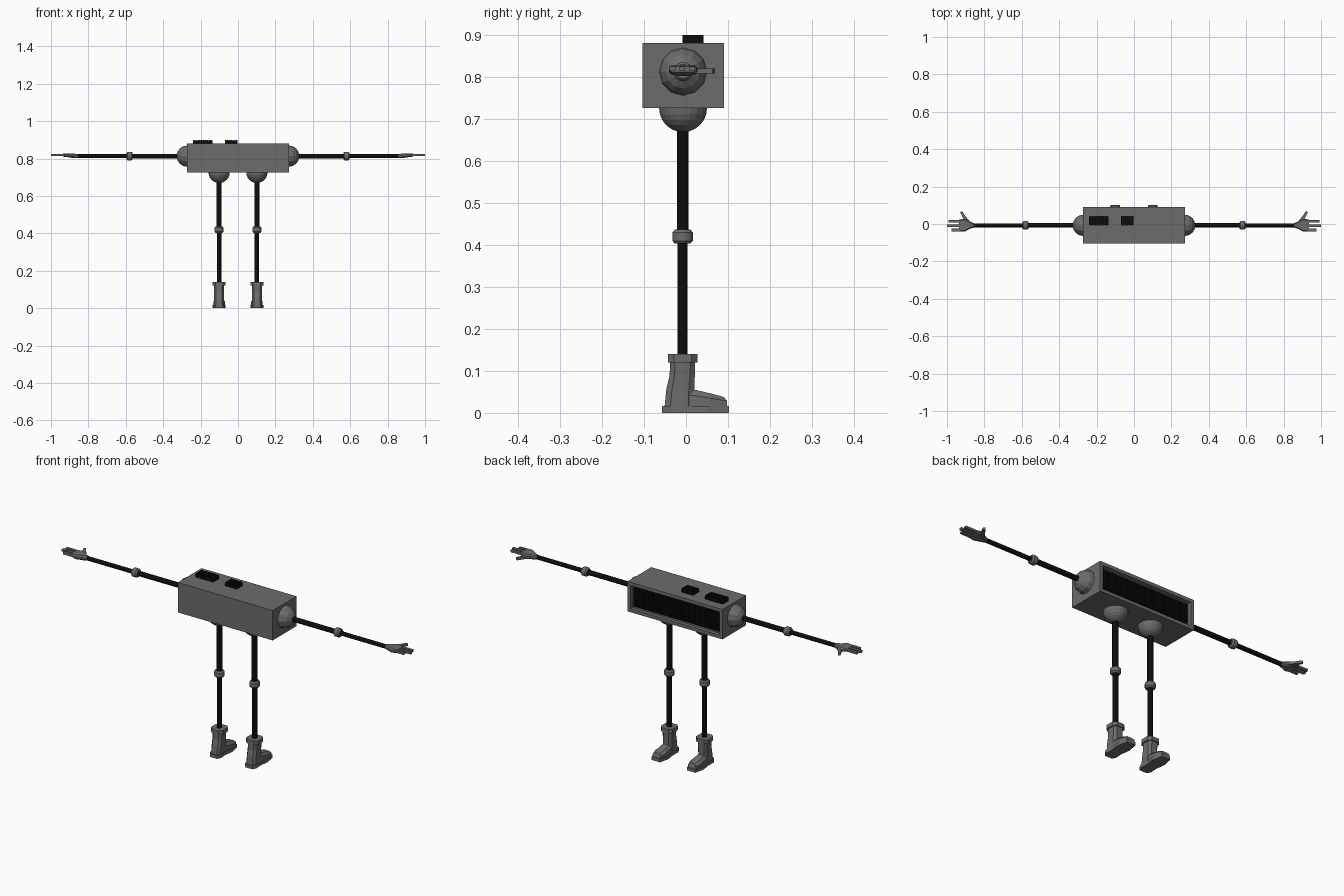
import bpy, bmesh, math
from mathutils import Vector, Matrix

if "Cube" in bpy.data.objects:
    bpy.data.objects.remove(bpy.data.objects["Cube"])


def material(name, v):
    m = bpy.data.materials.new(name)
    m.diffuse_color = (v, v, v, 1)
    m.use_nodes = True
    m.node_tree.nodes["Principled BSDF"].inputs["Base Color"].default_value = m.diffuse_color
    return m


GREY = material("grey", 0.15)
BLACK = material("black", 0.004)
YC = -0.007      # limb centre line in y
ARM_Z = 0.813


def finish(name, bm, mat, smooth=False):
    bmesh.ops.recalc_face_normals(bm, faces=bm.faces[:])
    me = bpy.data.meshes.new(name)
    bm.to_mesh(me)
    bm.free()
    me.materials.append(mat)
    ob = bpy.data.objects.new(name, me)
    bpy.context.collection.objects.link(ob)
    if smooth:
        bpy.context.view_layer.objects.active = ob
        ob.select_set(True)
        bpy.ops.object.shade_smooth_by_angle(angle=math.radians(35))
        ob.select_set(False)
    return ob


def add_box(bm, x0, x1, y0, y1, z0, z1):
    mat = Matrix.Translation(((x0 + x1) / 2, (y0 + y1) / 2, (z0 + z1) / 2)) \
        @ Matrix.Diagonal((x1 - x0, y1 - y0, z1 - z0, 1))
    return bmesh.ops.create_cube(bm, size=1, matrix=mat)["verts"]


def loft(bm, rings):
    """Skin a list of equally sized point rings and cap both ends."""
    vs = [[bm.verts.new(p) for p in r] for r in rings]
    n = len(vs[0])
    for a, b in zip(vs, vs[1:]):
        for i in range(n):
            bm.faces.new((a[i], a[(i + 1) % n], b[(i + 1) % n], b[i]))
    bm.faces.new(vs[0])
    bm.faces.new(vs[-1])


def turned(name, stations, place, mat, sides):
    """Round part from (distance, radius) pairs along an axis."""
    bm = bmesh.new()
    ang = [2 * math.pi * (i + 0.5) / sides for i in range(sides)]
    loft(bm, [[place(d, r * math.cos(a), r * math.sin(a)) for a in ang]
              for d, r in stations])
    return finish(name, bm, mat, True)


def ball(name, pos, radius, seg, rot):
    bm = bmesh.new()
    bmesh.ops.create_uvsphere(bm, u_segments=seg, v_segments=seg // 2 + 2, radius=radius,
                              matrix=Matrix.Translation(pos) @ rot)
    return finish(name, bm, GREY)


def octagon(x, hw, y0, y1, z, cut=0.4):
    """Chamfered rectangle ring at height z."""
    c = (y1 - y0) * cut / 2
    k = hw * (1 - cut)
    return [(x - k, y0, z), (x + k, y0, z), (x + hw, y0 + c, z), (x + hw, y1 - c, z),
            (x + k, y1, z), (x - k, y1, z), (x - hw, y1 - c, z), (x - hw, y0 + c, z)]


# Body: box with a recessed window in its +y face
bm = bmesh.new()
add_box(bm, -0.272, 0.272, -0.104, 0.09, 0.726, 0.881)
face = max(bm.faces, key=lambda f: f.calc_center_median().y)
bmesh.ops.inset_region(bm, faces=[face], thickness=0.024)
new = bmesh.ops.extrude_discrete_faces(bm, faces=[face])["faces"][0]
bmesh.ops.translate(bm, vec=(0, -0.02, 0), verts=new.verts[:])
finish("body", bm, GREY)

# Slatted grille in the window
bm = bmesh.new()
add_box(bm, -0.244, 0.244, 0.068, 0.075, 0.753, 0.855)
for i in range(40):
    x = -0.240 + i * 0.48 / 39
    add_box(bm, x - 0.004, x + 0.004, 0.073, 0.08, 0.755, 0.853)
finish("window_grille", bm, BLACK)

# Ribbed pads on the top
for name, x0, x1, n in (("wide_pad", -0.24, -0.137, 10), ("narrow_pad", -0.07, -0.002, 7)):
    bm = bmesh.new()
    add_box(bm, x0, x1, -0.006, 0.04, 0.879, 0.896)
    step = (x1 - x0) / n
    for i in range(n):
        x = x0 + (i + 0.5) * step
        add_box(bm, x - step * 0.35, x + step * 0.35, -0.008, 0.042, 0.88, 0.9)
    finish(name, bm, BLACK)

JOINT = [(-0.017, 0.019), (-0.010, 0.025), (0.010, 0.025), (0.017, 0.019)]

for s, side in ((1, "right"), (-1, "left")):
    # Arm along x
    def along_x(d, a, b, s=s):
        return (s * d, YC + a, ARM_Z + b)

    ball(side + "_shoulder", (s * 0.271, YC, ARM_Z), 0.057, 12,
         Matrix.Rotation(math.pi / 2, 4, "Y"))
    turned(side + "_upper_arm", [(0.31, 0.013), (0.58, 0.013)], along_x, BLACK, 12)
    turned(side + "_forearm", [(0.58, 0.011), (0.87, 0.011)], along_x, BLACK, 12)
    turned(side + "_elbow", [(0.58 + d, r * 0.92) for d, r in JOINT], along_x, GREY, 12)

    # Hand: tapered palm, three fingers and a thumb
    bm = bmesh.new()
    rings = []
    for x, y0, y1, z0, z1 in ((0.855, -0.019, 0.005, 0.803, 0.823),
                              (0.875, -0.024, 0.012, 0.802, 0.826),
                              (0.905, -0.041, 0.028, 0.806, 0.828),
                              (0.935, -0.040, 0.024, 0.812, 0.826)):
        h = (z1 - z0) * 0.3
        rings.append([(s * x, y0, z0 + h), (s * x, y0 + 0.006, z0), (s * x, y1 - 0.006, z0),
                      (s * x, y1, z0 + h), (s * x, y1, z1 - h), (s * x, y1 - 0.006, z1),
                      (s * x, y0 + 0.006, z1), (s * x, y0, z1 - h)])
    loft(bm, rings)
    for y, tip in ((0.014, 0.993), (-0.009, 1.0), (-0.032, 0.977)):
        add_box(bm, *sorted((s * 0.925, s * tip)), y - 0.007, y + 0.007, 0.814, 0.825)
    root, end = Vector((0.89, 0.008)), Vector((0.925, 0.066))
    side_v = Vector((0.058, -0.035)).normalized()
    loft(bm, [[(s * (p.x + side_v.x * u), p.y + side_v.y * u, v)
               for u, v in ((-w, 0.809), (w, 0.809), (w, 0.821), (-w, 0.821))]
              for p, w in ((root, 0.014), (root.lerp(end, 0.5), 0.008), (end, 0.006))])
    finish(side + "_hand", bm, GREY)

    # Leg along z
    lx = s * 0.101

    def along_z(d, a, b, lx=lx):
        return (lx + a, YC - 0.001 + b, d)

    ball(side + "_hip", (lx, YC, 0.726), 0.057, 20, Matrix.Identity(4))
    turned(side + "_thigh", [(0.42, 0.0145), (0.69, 0.0145)], along_z, BLACK, 12)
    turned(side + "_shin", [(0.13, 0.0125), (0.42, 0.0125)], along_z, BLACK, 12)
    turned(side + "_knee", [(0.42 + d, r) for d, r in JOINT], along_z, GREY, 12)

    # Boot: sole, shaft, cuff and toe
    bm = bmesh.new()
    outline = [(-0.02, -0.057), (0.02, -0.057), (0.03, -0.04), (0.028, 0.0), (0.035, 0.05),
               (0.024, 0.102), (-0.024, 0.102), (-0.035, 0.05), (-0.028, 0.0), (-0.03, -0.04)]
    loft(bm, [[(lx + x, y, z) for x, y in outline] for z in (0, 0.017)])
    loft(bm, [octagon(lx, 0.027, -0.051, 0.02, 0.015),
              octagon(lx, 0.026, -0.047, 0.02, 0.055),
              octagon(lx, 0.026, -0.039, 0.021, 0.09),
              octagon(lx, 0.027, -0.038, 0.022, 0.121)])
    loft(bm, [octagon(lx, 0.034, -0.043, 0.027, z) for z in (0.12, 0.14)])
    loft(bm, [[(lx - w, y, 0.015), (lx + w, y, 0.015), (lx + w, y, z * 0.75),
               (lx + w * 0.6, y2, z), (lx - w * 0.6, y2, z), (lx - w, y, z * 0.75)]
              for y, y2, w, z in ((-0.01, -0.01, 0.025, 0.058), (0.022, 0.022, 0.027, 0.055),
                                  (0.06, 0.06, 0.031, 0.046), (0.098, 0.09, 0.022, 0.038))])
    finish(side + "_boot", bm, GREY)
